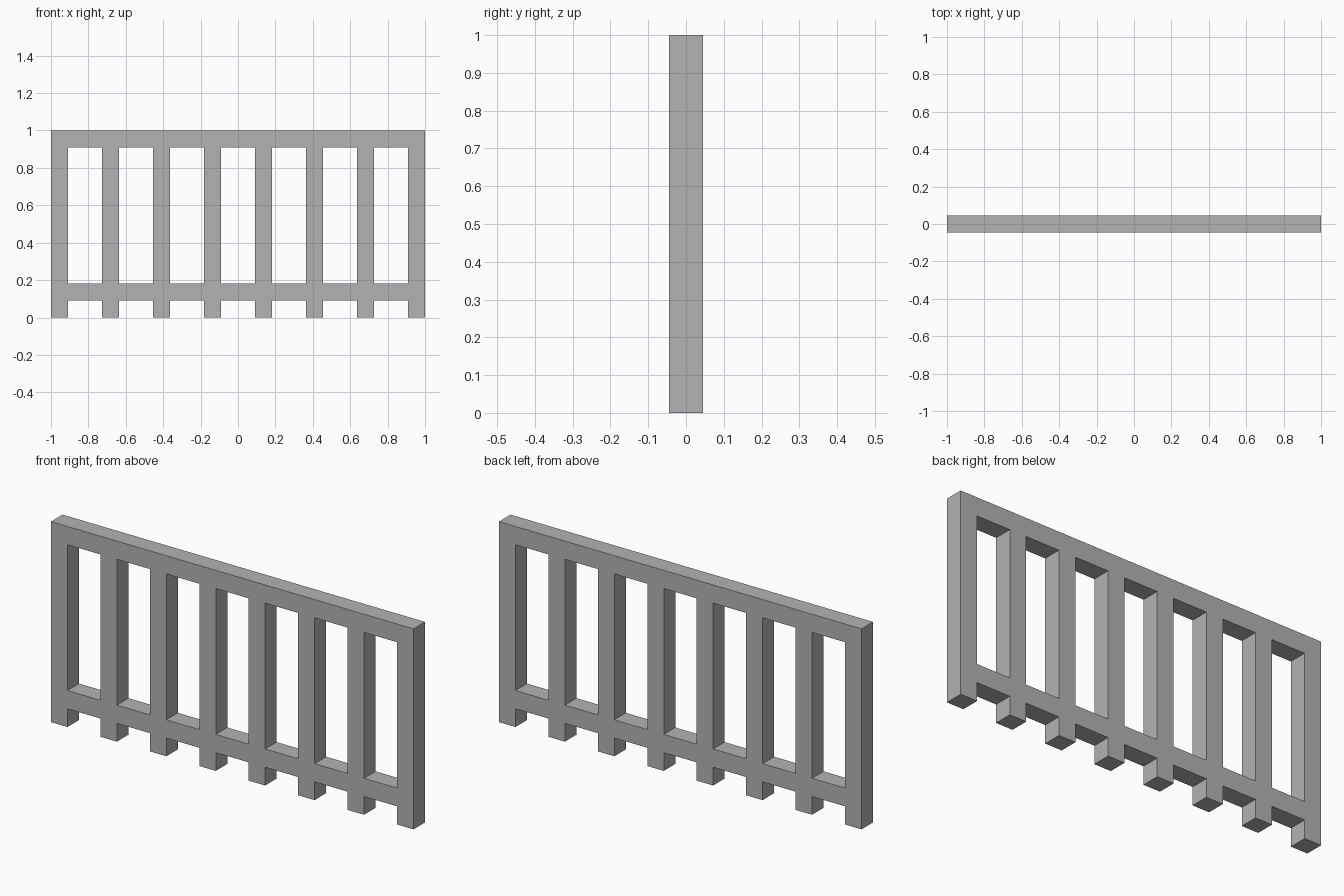
import bpy
import bmesh

cube = bpy.data.objects.get("Cube")
if cube:
    bpy.data.objects.remove(cube, do_unlink=True)

BAR = 1 / 11          # square bar thickness
POSTS = 8
PITCH = 3 * BAR       # spacing between posts

# Bar boundaries across the width and up the height
xs = []
for i in range(POSTS):
    left = -1 + i * PITCH
    xs += [left, left + BAR]
zs = [0, BAR, 2 * BAR, 1 - BAR, 1]

# Front outline: post columns plus the lower and top rails
bm = bmesh.new()
grid = [[bm.verts.new((x, -BAR / 2, z)) for z in zs] for x in xs]
for c in range(len(xs) - 1):
    for r in range(len(zs) - 1):
        is_post = c % 2 == 0
        is_rail = r in (1, 3)
        if is_post or is_rail:
            bm.faces.new((grid[c][r], grid[c + 1][r],
                          grid[c + 1][r + 1], grid[c][r + 1]))

# Thicken into solid bars, keeping the front faces in place
result = bmesh.ops.extrude_face_region(bm, geom=bm.faces[:], use_keep_orig=True)
back = [g for g in result["geom"] if isinstance(g, bmesh.types.BMVert)]
bmesh.ops.translate(bm, verts=back, vec=(0, BAR, 0))
bmesh.ops.recalc_face_normals(bm, faces=bm.faces[:])

mesh = bpy.data.meshes.new("railing")
bm.to_mesh(mesh)
bm.free()
railing = bpy.data.objects.new("railing", mesh)
bpy.context.collection.objects.link(railing)

# Plain grey finish
grey = bpy.data.materials.new("grey")
grey.use_nodes = True
colour = (0.45, 0.45, 0.45, 1)
grey.diffuse_color = colour
grey.node_tree.nodes["Principled BSDF"].inputs["Base Color"].default_value = colour
mesh.materials.append(grey)
